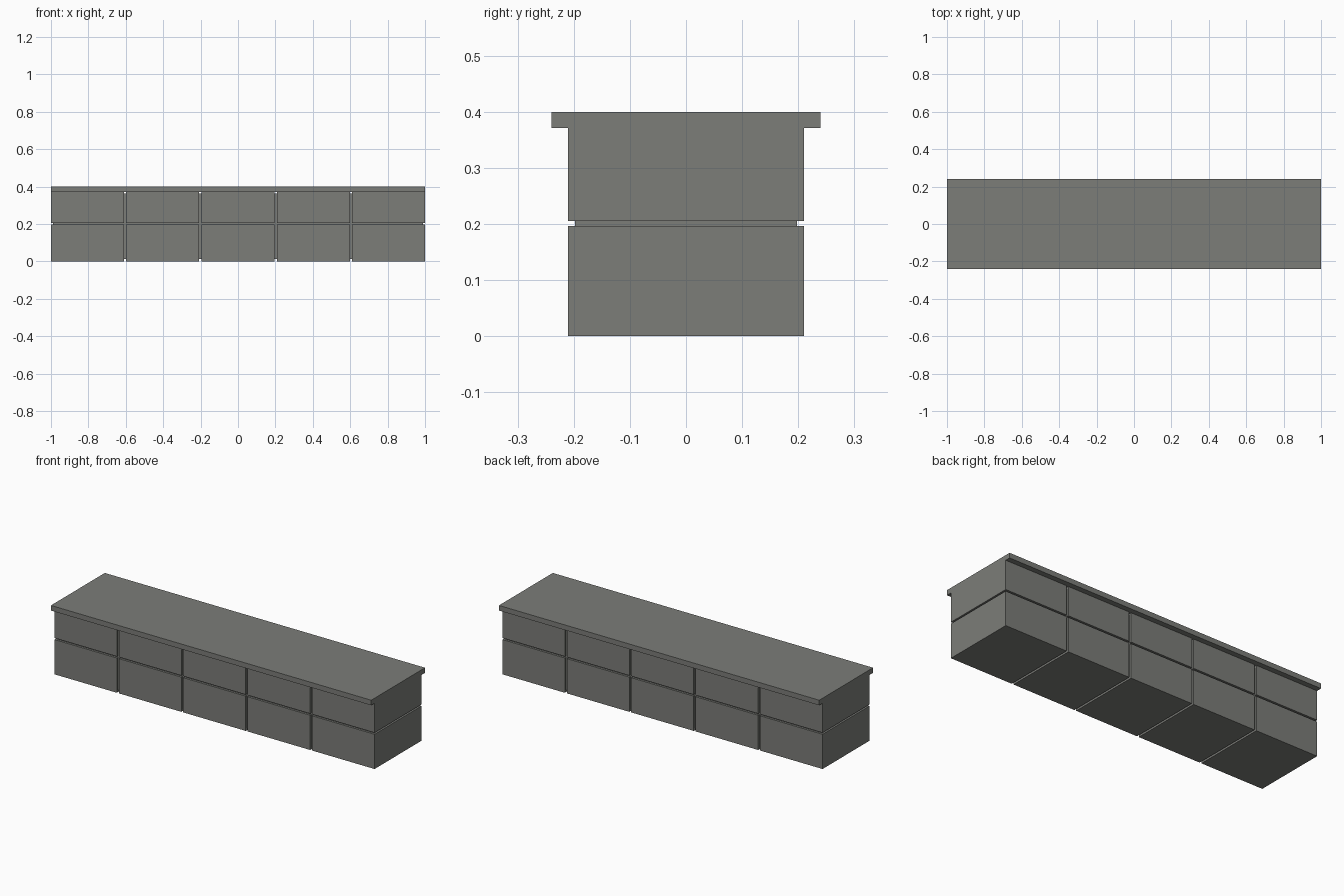
import bpy

if "Cube" in bpy.data.objects:
    bpy.data.objects.remove(bpy.data.objects["Cube"])

# One stone colour for the whole wall
stone = bpy.data.materials.new("grey stone")
stone.diffuse_color = (0.2, 0.205, 0.19, 1.0)
stone.use_nodes = True
stone.node_tree.nodes["Principled BSDF"].inputs["Base Color"].default_value = stone.diffuse_color


def box(name, x0, x1, y, z0, z1):
    """Axis-aligned box, symmetric in y."""
    bpy.ops.mesh.primitive_cube_add(size=1, location=((x0 + x1) / 2, 0, (z0 + z1) / 2))
    ob = bpy.context.object
    ob.name = name
    ob.scale = (x1 - x0, 2 * y, z1 - z0)
    bpy.ops.object.transform_apply(location=False, rotation=False, scale=True)
    ob.data.materials.append(stone)
    return ob


# Recessed core seen through the joints
box("joint_core", -0.988, 0.988, 0.198, 0.012, 0.362)

# Two courses of five blocks
COUNT, GAP = 5, 0.012
width = (2 - GAP * (COUNT - 1)) / COUNT
for course, (z0, z1) in (("lower", (0.0, 0.196)), ("upper", (0.205, 0.371))):
    for i in range(COUNT):
        x0 = -1 + i * (width + GAP)
        box(f"{course}_block_{i + 1}", x0, x0 + width, 0.21, z0, z1)

# Overhanging cap slab
box("cap_slab", -1, 1, 0.24, 0.371, 0.4)
